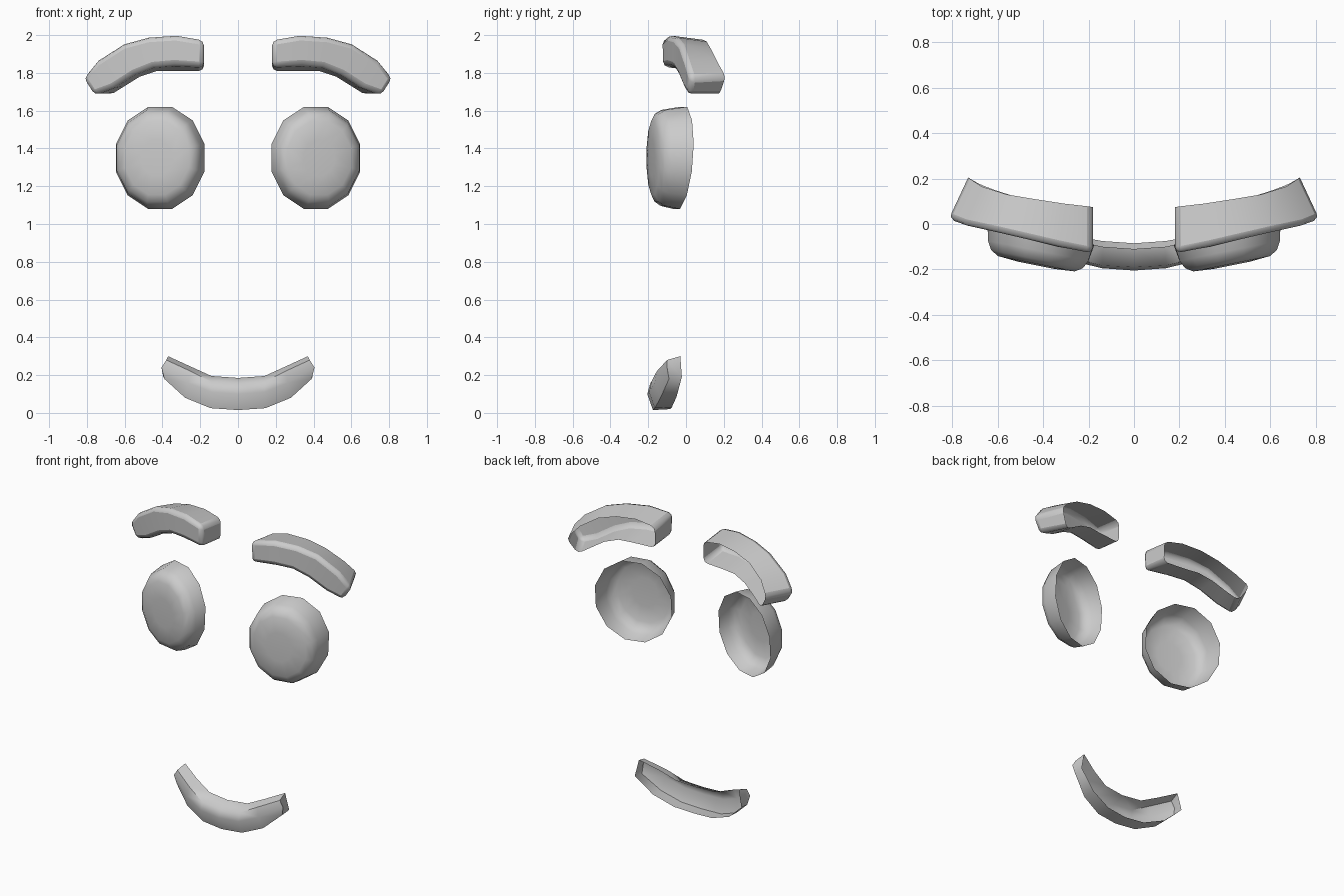
import bpy, bmesh, math

if "Cube" in bpy.data.objects:
    bpy.data.objects.remove(bpy.data.objects["Cube"])

grey = bpy.data.materials.new("plain_grey")
grey.diffuse_color = (0.6, 0.6, 0.6, 1)
grey.use_nodes = True
grey.node_tree.nodes["Principled BSDF"].inputs["Base Color"].default_value = grey.diffuse_color


def loft(name, sections, closed=False, cap_start=False, cap_end=False, bevel=0):
    """Skin a list of sections into an open-backed shell and mirror it across x."""
    bm = bmesh.new()
    rows = [[bm.verts.new(p) for p in s] for s in sections]
    n = len(rows[0])
    for a, b in zip(rows, rows[1:]):
        for i in range(n if closed else n - 1):
            j = (i + 1) % n
            bm.faces.new((a[i], a[j], b[j], b[i]))
    if cap_start:
        bm.faces.new(rows[0])
    if cap_end:
        bm.faces.new(rows[-1])
    bmesh.ops.recalc_face_normals(bm, faces=bm.faces[:])
    # the outside of every shell faces the front
    if sum(f.normal.y * f.calc_area() for f in bm.faces) > 0:
        bmesh.ops.reverse_faces(bm, faces=bm.faces[:])
    me = bpy.data.meshes.new(name)
    bm.to_mesh(me)
    bm.free()
    me.materials.append(grey)
    ob = bpy.data.objects.new(name, me)
    bpy.context.collection.objects.link(ob)
    if bevel:
        m = ob.modifiers.new("soft_edges", 'BEVEL')
        m.width, m.segments = bevel, 2
        m.limit_method, m.angle_limit = 'ANGLE', math.radians(50)
    m = ob.modifiers.new("mirror", 'MIRROR')
    m.use_clip = True
    m.merge_threshold = 0.002
    bpy.ops.object.select_all(action='DESELECT')
    bpy.context.view_layer.objects.active = ob
    ob.select_set(True)
    bpy.ops.object.shade_smooth_by_angle(angle=math.radians(60))
    return ob


# Eyes: tilted twelve-sided cups, open at the back
# ring: centre x, scale, y at centre, slope along x, slope along z
rings = [(0.412, 1.00, -0.03, 0.28, 0.07),
         (0.422, 0.94, -0.12, 0.20, 0.01),
         (0.428, 0.86, -0.155, 0.20, 0.0),
         (0.430, 0.72, -0.175, 0.20, 0.0),
         (0.430, 0.35, -0.182, 0.20, 0.0)]
eye = []
for cx, s, y0, sx, sz in rings:
    ring = []
    for k in range(12):
        a = math.radians(15 + 30 * k)
        dx, dz = 0.243 * s * math.cos(a), 0.28 * s * math.sin(a)
        ring.append((cx + dx, y0 + sx * dx + sz * dz, 1.35 + dz))
    eye.append(ring)
loft("eyes", eye, closed=True, cap_end=True)

# Eyebrows: arched bars, sections run back-bottom, front-bottom, front-top, back-top
brow = [
    [(.18, .07, 1.81), (.18, -.125, 1.83), (.18, -.13, 1.975), (.18, .075, 1.95)],
    [(.34, .085, 1.81), (.34, -.10, 1.84), (.33, -.10, 2.0), (.31, .09, 1.975)],
    [(.43, .10, 1.81), (.45, -.07, 1.83), (.48, -.065, 1.99), (.44, .11, 1.965)],
    [(.52, .12, 1.78), (.55, -.045, 1.79), (.61, -.035, 1.955), (.56, .13, 1.93)],
    [(.60, .145, 1.73), (.66, -.015, 1.72), (.75, -.005, 1.865), (.67, .165, 1.86)],
    [(.68, .175, 1.68), (.77, .01, 1.68), (.825, .025, 1.77), (.74, .21, 1.78)],
]
loft("eyebrows", brow, cap_start=True, cap_end=True, bevel=0.028)

# Mouth: half of a smiling crescent, sections run from top rim to bottom rim
mouth = [
    [(0, -.11, .185), (0, -.19, .155), (0, -.205, .10), (0, -.175, .015), (0, -.085, .02)],
    [(.14, -.10, .195), (.14, -.183, .165), (.14, -.195, .11), (.145, -.165, .025), (.14, -.075, .03)],
    [(.25, -.075, .245), (.25, -.155, .22), (.265, -.165, .16), (.28, -.135, .08), (.28, -.05, .085)],
    [(.37, -.03, .30), (.38, -.10, .28), (.405, -.10, .24), (.39, -.09, .18), (.395, -.022, .19)],
]
loft("mouth", mouth, cap_end=True)
